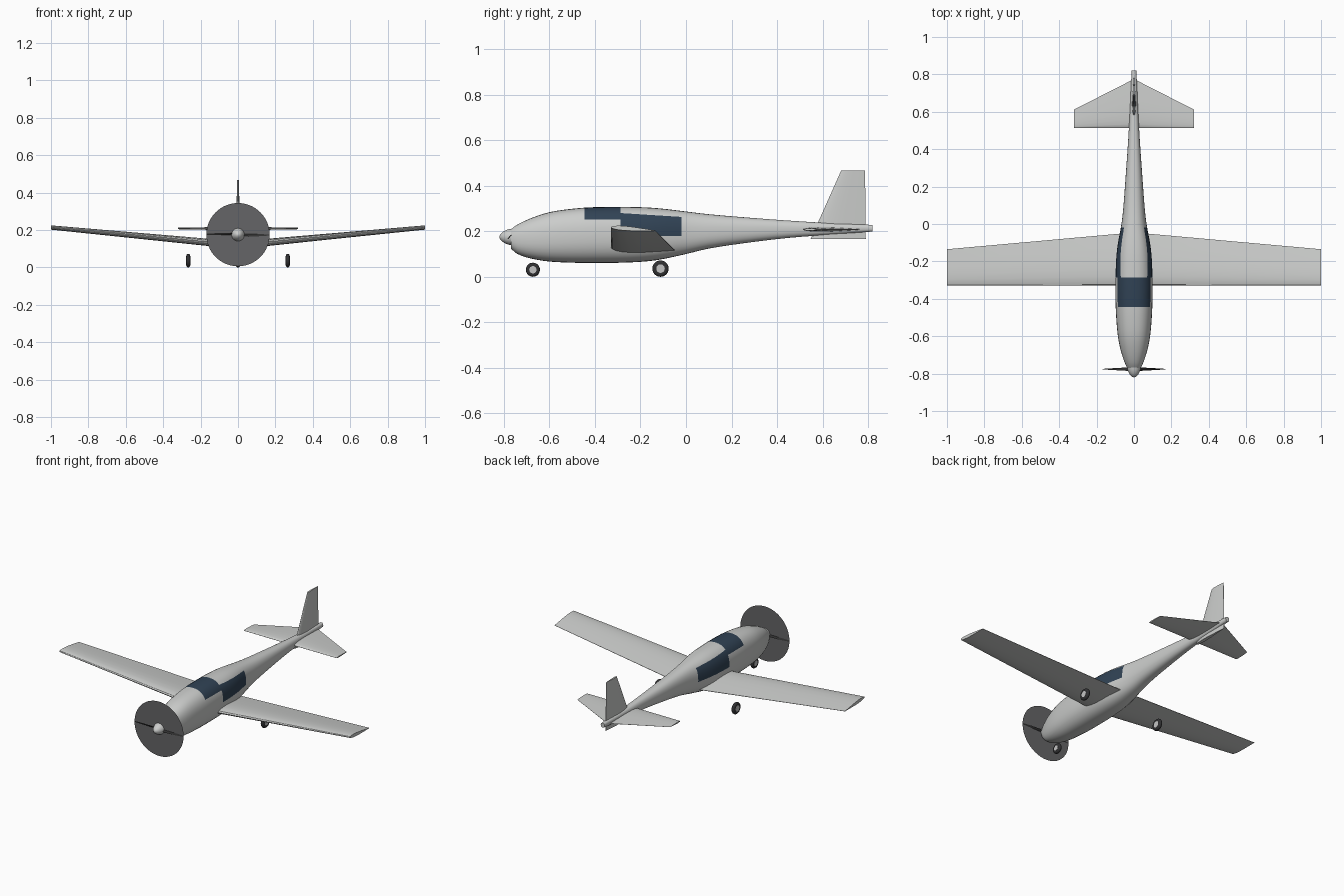
import bpy, bmesh, math
from mathutils import Matrix, Vector

cube = bpy.data.objects.get("Cube")
if cube:
    bpy.data.objects.remove(cube, do_unlink=True)


def material(name, *rgb):
    m = bpy.data.materials.new(name)
    m.use_nodes = True
    m.diffuse_color = (*rgb, 1)
    bsdf = m.node_tree.nodes["Principled BSDF"]
    bsdf.inputs["Base Color"].default_value = (*rgb, 1)
    bsdf.inputs["Roughness"].default_value = 0.6
    return m


SKIN = material("light grey paint", 0.6, 0.61, 0.6)
GLASS = material("dark blue glass", 0.03, 0.055, 0.09)
DISC = material("propeller blur grey", 0.13, 0.13, 0.135)
BLADE = material("blade charcoal", 0.03, 0.03, 0.03)
TYRE = material("tyre rubber", 0.03, 0.03, 0.032)
HUB = material("hub grey", 0.55, 0.55, 0.55)


def finish(name, bm, mats, angle=35):
    bmesh.ops.recalc_face_normals(bm, faces=bm.faces)
    mesh = bpy.data.meshes.new(name)
    bm.to_mesh(mesh)
    bm.free()
    for m in mats:
        mesh.materials.append(m)
    obj = bpy.data.objects.new(name, mesh)
    bpy.context.collection.objects.link(obj)
    bpy.ops.object.select_all(action='DESELECT')
    obj.select_set(True)
    bpy.context.view_layer.objects.active = obj
    bpy.ops.object.shade_smooth_by_angle(angle=math.radians(angle))
    return obj


def loft(rings):
    """Skin a list of closed point loops and cap both ends."""
    bm = bmesh.new()
    loops = [[bm.verts.new(p) for p in ring] for ring in rings]
    n = len(loops[0])
    for a, b in zip(loops, loops[1:]):
        for i in range(n):
            j = (i + 1) % n
            bm.faces.new((a[i], a[j], b[j], b[i]))
    bm.faces.new(loops[0])
    bm.faces.new(loops[-1])
    return bm


def smooth_stations(rows, steps=3):
    """Catmull-Rom interpolation through the rows."""
    rows = [Vector(r) for r in rows]
    out = []
    for i in range(len(rows) - 1):
        a, b = rows[max(i - 1, 0)], rows[i]
        c, d = rows[i + 1], rows[min(i + 2, len(rows) - 1)]
        for s in range(steps):
            t = s / steps
            out.append(0.5 * (2 * b + (c - a) * t + (2 * a - 5 * b + 4 * c - d) * t**2
                              + (3 * b - a - 3 * c + d) * t**3))
    return out + [rows[-1]]


# Fuselage: y, half width, bottom z, top z
stations = [
    (-0.77, 0.036, 0.125, 0.208), (-0.74, 0.05, 0.1, 0.23), (-0.68, 0.07, 0.08, 0.258),
    (-0.6, 0.086, 0.067, 0.284), (-0.5, 0.095, 0.062, 0.299), (-0.4, 0.099, 0.061, 0.306),
    (-0.25, 0.098, 0.063, 0.307), (-0.13, 0.09, 0.073, 0.302), (0, 0.067, 0.1, 0.287),
    (0.1, 0.056, 0.124, 0.275), (0.25, 0.045, 0.147, 0.262), (0.45, 0.031, 0.171, 0.247),
    (0.65, 0.02, 0.186, 0.235), (0.82, 0.013, 0.199, 0.228)]


def section(y, w, lo, hi, n=32, power=2.4):
    ring = []
    for i in range(n):
        a = 2 * math.pi * i / n
        c, s = (math.copysign(abs(f) ** (2 / power), f) for f in (math.cos(a), math.sin(a)))
        ring.append((w * c, y, (lo + hi) / 2 + (hi - lo) / 2 * s))
    return ring


bm = loft([section(y, w, lo, hi) for y, w, lo, hi in smooth_stations([(*s,) for s in stations])])


# Glazing: cut its outline into the skin, then colour by position
def cut(y0, y1, point, normal):
    faces = [f for f in bm.faces if y0 < f.calc_center_median().y < y1]
    geom = faces + list({e for f in faces for e in f.edges}) + list({v for f in faces for v in f.verts})
    bmesh.ops.bisect_plane(bm, geom=geom, plane_co=point, plane_no=normal, dist=1e-5)


FRONT, MID, BACK = -0.445, -0.287, -0.02
SILL, SCREEN_SILL = 0.18, 0.252


def window_top(y):
    return 0.28 - 0.063 * (y - MID)


for y in (FRONT, MID, BACK):
    cut(-1, 1, (0, y, 0), (0, 1, 0))
cut(FRONT, MID, (0, 0, SCREEN_SILL), (0, 0, 1))
cut(MID, BACK, (0, 0, SILL), (0, 0, 1))
cut(MID, BACK, (0, MID, window_top(MID)), (0, 0.063, 1))
for f in bm.faces:
    c = f.calc_center_median()
    screen = FRONT < c.y < MID and c.z > SCREEN_SILL
    side = MID < c.y < BACK and SILL < c.z < window_top(c.y)
    f.material_index = int(screen or side)
finish("fuselage", bm, [SKIN, GLASS], 50)

# Lifting surfaces share one aerofoil: chord fraction, thickness fraction
upper = [(0, 0), (0.02, 0.4), (0.08, 0.72), (0.18, 0.94), (0.32, 1), (0.5, 0.86), (0.74, 0.5), (1, 0.06)]
foil = upper + [(u, -t) for u, t in reversed(upper[1:])]


def flat_section(x, z, lead, trail, half, drop=0):
    return [(x, lead + u * (trail - lead), z + t * half - u * drop) for u, t in foil]


def fin_section(z, lead, trail, half):
    return [(t * half, lead + u * (trail - lead), z) for u, t in foil]


wing_tip = (0.218, -0.33, -0.135, 0.01, 0.015)
wing_root = (0.122, -0.33, -0.045, 0.021, 0.01)
finish("wing", loft([flat_section(-1, *wing_tip), flat_section(0, *wing_root),
                     flat_section(1, *wing_tip)]), [SKIN], 30)
tail_tip = (0.208, 0.513, 0.612, 0.004)
tail_root = (0.208, 0.513, 0.775, 0.01)
finish("tailplane", loft([flat_section(-0.32, *tail_tip), flat_section(0, *tail_root),
                          flat_section(0.32, *tail_tip)]), [SKIN], 30)
finish("fin", loft([fin_section(0.167, 0.548, 0.79, 0.011),
                    fin_section(0.467, 0.682, 0.787, 0.005)]), [SKIN], 30)

# Spinner
PROP_Z, PROP_Y = 0.175, -0.776
rings = []
for y, r in ((-0.765, 0.036), (-0.78, 0.034), (-0.795, 0.028), (-0.808, 0.02), (-0.817, 0.01), (-0.82, 0.002)):
    rings.append([(r * math.cos(a), y, PROP_Z + r * math.sin(a))
                  for a in (math.tau * i / 24 for i in range(24))])
finish("spinner", loft(rings), [SKIN], 60)

# Spinning propeller disc, a thin sheet
bm = bmesh.new()
bmesh.ops.create_circle(bm, cap_ends=True, segments=64, radius=0.169,
                        matrix=Matrix.Translation((0, PROP_Y, PROP_Z)) @ Matrix.Rotation(math.pi / 2, 4, 'X'))
finish("propeller_disc", bm, [DISC])

# Two twisted blades
for side, name in ((1, "left_blade"), (-1, "right_blade")):
    rings = []
    for x, chord, pitch in ((0.01, 0.012, 55), (0.05, 0.012, 45), (0.11, 0.01, 30), (0.168, 0.005, 18)):
        a = math.radians(pitch)
        ring = []
        for u, t in ((-1, 0), (0, 0.2), (1, 0), (0, -0.2)):
            dy = chord * (u * math.sin(a) + t * math.cos(a))
            dz = chord * (u * math.cos(a) - t * math.sin(a))
            ring.append((side * x, PROP_Y + dy, PROP_Z + side * dz))
        rings.append(ring)
    finish(name, loft(rings), [BLADE])


# Wheels: rounded tyre with a plain hub
def wheel(name, x, y, z, radius, half):
    def turned(part, profile, mat):
        rings = [[(x + dx * half, y + r * radius * math.cos(a), z + r * radius * math.sin(a))
                  for a in (math.tau * i / 28 for i in range(28))] for dx, r in profile]
        finish(name + part, loft(rings), [mat], 40)
    turned("_tyre", [(-0.85, 0.5), (-1, 0.68), (-0.8, 0.88), (-0.4, 0.98), (0, 1),
                     (0.4, 0.98), (0.8, 0.88), (1, 0.68), (0.85, 0.5)], TYRE)
    turned("_hub", [(-0.92, 0.52), (0.92, 0.52)], HUB)


wheel("nose_wheel", 0, -0.673, 0.031, 0.031, 0.011)
for side, name in ((1, "left_wheel"), (-1, "right_wheel")):
    wheel(name, side * 0.266, -0.112, 0.036, 0.036, 0.011)
